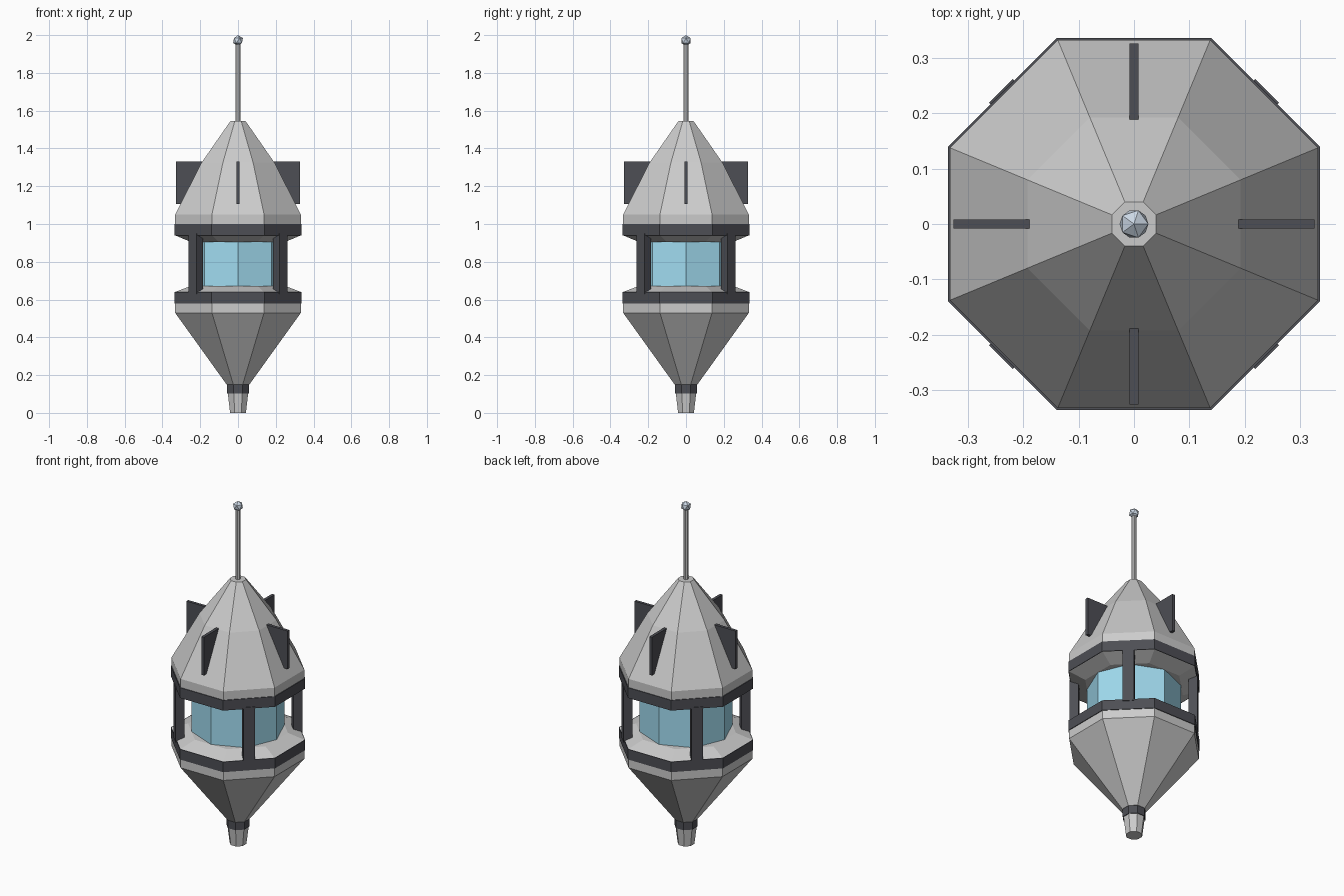
import bpy, bmesh
from math import pi, cos, sin, radians
from mathutils import Matrix

if "Cube" in bpy.data.objects:
    bpy.data.objects.remove(bpy.data.objects["Cube"])


def material(name, rgb):
    m = bpy.data.materials.new(name)
    m.diffuse_color = (*rgb, 1)
    m.use_nodes = True
    m.node_tree.nodes["Principled BSDF"].inputs["Base Color"].default_value = m.diffuse_color
    return m


DARK = material("dark_metal", (0.075, 0.077, 0.09))
GLASS = material("blue_glass", (0.36, 0.72, 0.88))
SILVER = material("pale_silver", (0.6, 0.68, 0.78))


def add_object(name, bm, mat=None):
    bmesh.ops.recalc_face_normals(bm, faces=bm.faces)
    me = bpy.data.meshes.new(name)
    bm.to_mesh(me)
    bm.free()
    if mat:
        me.materials.append(mat)
    ob = bpy.data.objects.new(name, me)
    bpy.context.collection.objects.link(ob)
    return ob


def prism(name, profile, mat=None, turn=pi / 8, sides=8, flats=True):
    """Stack of polygon rings from (radius, z) pairs, capped at both ends.
    Radii are measured to the flats unless flats is False."""
    bm = bmesh.new()
    k = 1 / cos(pi / sides) if flats else 1
    rings = []
    for r, z in profile:
        angles = [turn + 2 * pi * i / sides for i in range(sides)]
        rings.append([bm.verts.new((r * k * cos(a), r * k * sin(a), z)) for a in angles])
    for lo, hi in zip(rings, rings[1:]):
        for i in range(sides):
            j = (i + 1) % sides
            bm.faces.new((lo[i], lo[j], hi[j], hi[i]))
    bm.faces.new(rings[0][::-1])
    bm.faces.new(rings[-1])
    return add_object(name, bm, mat)


def radial_box(name, angle, r0, r1, width, z0, z1, mat):
    """Upright box spanning r0..r1 outward along the given angle."""
    bm = bmesh.new()
    bmesh.ops.create_cube(bm, size=1)
    bmesh.ops.scale(bm, vec=(r1 - r0, width, z1 - z0), verts=bm.verts)
    bmesh.ops.translate(bm, vec=((r0 + r1) / 2, 0, (z0 + z1) / 2), verts=bm.verts)
    bmesh.ops.rotate(bm, matrix=Matrix.Rotation(angle, 3, 'Z'), verts=bm.verts)
    return add_object(name, bm, mat)


# Bottom nozzle and collar
prism("nozzle", [(0.042, 0), (0.054, 0.105)])
prism("nozzle_collar", [(0.058, 0.103), (0.058, 0.15)], DARK)

# Lower hull with its sloping deck, and the dark band around it
prism("lower_hull", [(0.06, 0.15), (0.333, 0.53), (0.333, 0.64), (0.25, 0.672)])
prism("lower_band", [(0.337, 0.58), (0.337, 0.64)], DARK)

# Glass cabin, turned so a corner faces front
prism("cabin_glass", [(0.25, 0.66), (0.25, 0.915)], GLASS, turn=0, flats=False)

# Upper hull with sloping ceiling, gently bulging roof, and its dark band
prism("upper_hull", [(0.25, 0.905), (0.333, 0.94), (0.333, 1.05),
                     (0.193, 1.325), (0.04, 1.545)])
prism("upper_band", [(0.337, 0.94), (0.337, 1.0)], DARK)

# Four diagonal posts and four roof fins
for i in range(4):
    radial_box(f"post_{i + 1}", radians(45 + 90 * i), 0.292, 0.341, 0.061, 0.63, 0.95, DARK)
    radial_box(f"fin_{i + 1}", radians(90 * i), 0.18, 0.327, 0.017, 1.107, 1.33, DARK)

# Antenna mast and tip
prism("antenna_mast", [(0.012, 1.53), (0.012, 1.96)])
bm = bmesh.new()
bmesh.ops.create_icosphere(bm, subdivisions=1, radius=0.029)
bmesh.ops.translate(bm, vec=(0, 0, 1.971), verts=bm.verts)
add_object("antenna_tip", bm, SILVER)
